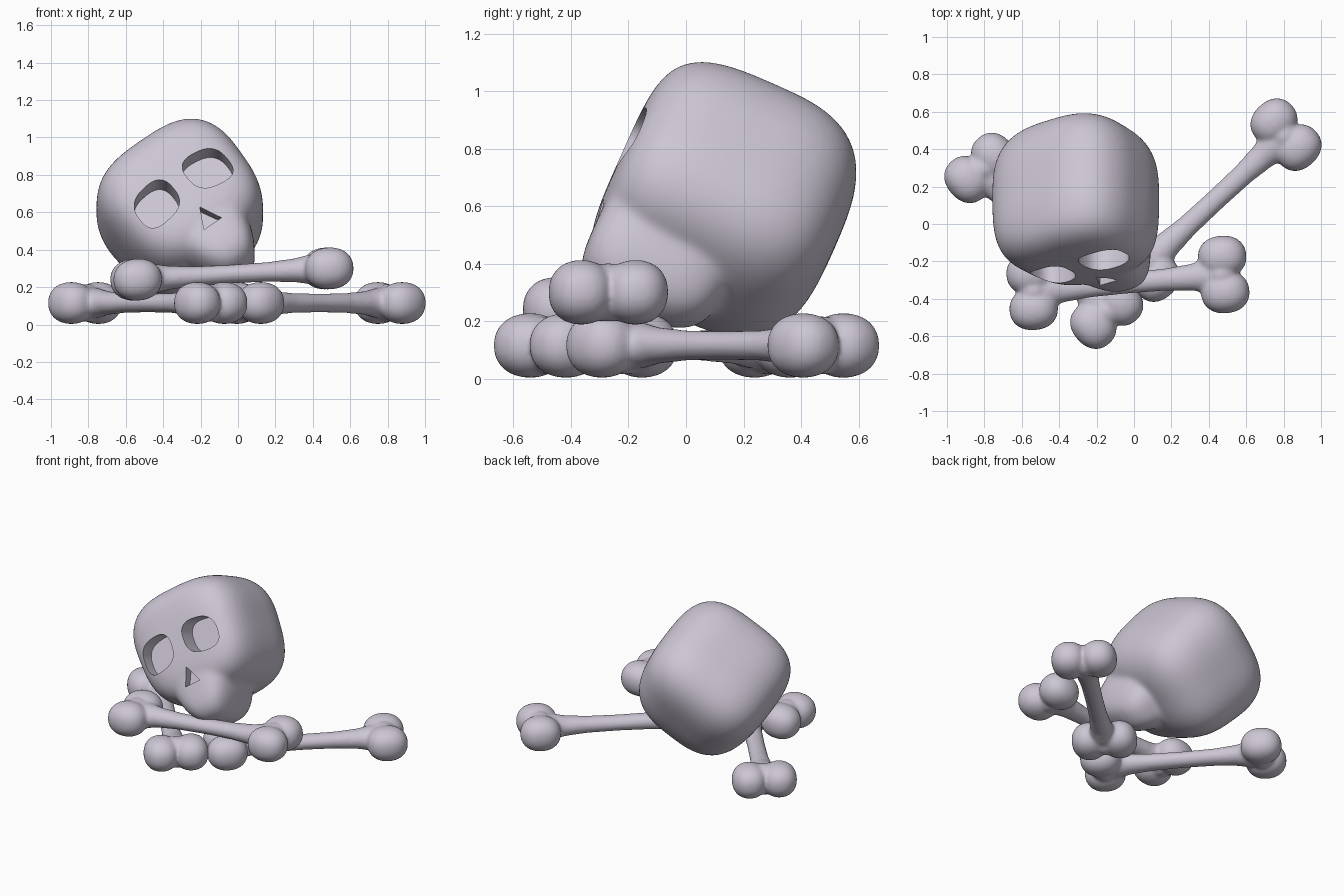
import bpy, bmesh, math
from mathutils import Matrix, Vector

if "Cube" in bpy.data.objects:
    bpy.data.objects.remove(bpy.data.objects["Cube"])

bone_mat = bpy.data.materials.new("pale_lavender_bone")
bone_mat.diffuse_color = (0.61, 0.565, 0.66, 1)
bone_mat.use_nodes = True
bone_mat.node_tree.nodes["Principled BSDF"].inputs["Base Color"].default_value = bone_mat.diffuse_color


def make_object(name, bm):
    bmesh.ops.recalc_face_normals(bm, faces=bm.faces[:])
    me = bpy.data.meshes.new(name)
    bm.to_mesh(me)
    bm.free()
    ob = bpy.data.objects.new(name, me)
    bpy.context.collection.objects.link(ob)
    me.materials.append(bone_mat)
    return ob


def activate(ob):
    bpy.ops.object.select_all(action='DESELECT')
    ob.select_set(True)
    bpy.context.view_layer.objects.active = ob


def fuse(ob, voxel, smooth):
    """Melt overlapping solids into one smooth skin."""
    activate(ob)
    m = ob.modifiers.new("fuse", 'REMESH')
    m.mode, m.voxel_size = 'VOXEL', voxel
    s = ob.modifiers.new("soften", 'SMOOTH')
    s.factor, s.iterations = 0.5, smooth
    for n in ("fuse", "soften"):
        bpy.ops.object.modifier_apply(modifier=n)
    if not ob.data.materials:
        ob.data.materials.append(bone_mat)


def blob(bm, centre, half, p=2.0, taper=0.0, flat=1.0):
    """Superellipsoid; taper narrows it downward, flat squares off the front."""
    c, h = Vector(centre), half
    for v in bmesh.ops.create_icosphere(bm, subdivisions=5, radius=1)['verts']:
        k = sum(abs(a) ** p for a in v.co) ** (-1 / p)
        q = v.co * k
        w = 1 - taper * max(0, (0.3 - q.z)) / 1.3
        y = q.y if q.y > 0 else -(1 - max(0, 1 + q.y) ** flat)
        v.co = c + Vector((q.x * h[0] * w, y * h[1], q.z * h[2]))


def prism(name, pts, y0, y1):
    """Cutter: outline in x-z pushed along y."""
    bm = bmesh.new()
    f = bm.faces.new([bm.verts.new((x, y0, z)) for x, z in pts])
    r = bmesh.ops.extrude_face_region(bm, geom=[f])
    vs = [g for g in r['geom'] if isinstance(g, bmesh.types.BMVert)]
    bmesh.ops.translate(bm, verts=vs, vec=(0, y1 - y0, 0))
    return make_object(name, bm)


# Skull: origin at the middle of the eyes on the face plane, face toward -y
bm = bmesh.new()
blob(bm, (0.015, 0.405, 0.027), (0.42, 0.405, 0.388), 3.0, 0.08, 1.35)  # cranium
blob(bm, (0.005, 0.27, -0.29), (0.235, 0.255, 0.24), 2.8, 0.42, 1.2)    # upper jaw
skull = make_object("skull", bm)
fuse(skull, 0.015, 14)


# Eye sockets and nose hole
def eye_outline(cx, side):
    pts = []
    for i in range(40):
        a = 2 * math.pi * i / 40
        c, s = math.cos(a), math.sin(a)
        x = math.copysign(abs(c) ** 0.75, c) * 0.122
        z = math.copysign(abs(s) ** 0.75, s) * 0.112
        pts.append((cx + x, z - side * x * 0.12))
    return pts


cutters = [prism("eye_cutter", eye_outline(s * 0.17, s), -0.2, 0.13) for s in (-1, 1)]
cutters.append(prism("nose_cutter", [(0, -0.155), (0.058, -0.272), (-0.058, -0.272)], -0.2, 0.07))
activate(skull)
for c in cutters:
    c.hide_render = True
    b = skull.modifiers.new("cut", 'BOOLEAN')
    b.operation, b.solver, b.object = 'DIFFERENCE', 'EXACT', c
    bpy.ops.object.modifier_apply(modifier="cut")
for c in cutters:
    bpy.data.objects.remove(c)
bpy.ops.object.shade_smooth_by_angle(angle=math.radians(40))
skull.matrix_world = (Matrix.Translation((-0.298, -0.24, 0.745))
                      @ Matrix.Rotation(math.radians(-24), 4, 'X')
                      @ Matrix.Rotation(math.radians(-37), 4, 'Y'))

# One bone along x: turned shaft with two knobs at each end
L = 0.515
bm = bmesh.new()
prof = [(-L, 0), (-L, 0.085), (-0.42, 0.08), (-0.34, 0.064), (-0.2, 0.053), (0, 0.05),
        (0.2, 0.053), (0.34, 0.064), (0.42, 0.08), (L, 0.085), (L, 0)]
vs = [bm.verts.new((x, 0, r)) for x, r in prof]
es = [bm.edges.new(e) for e in zip(vs, vs[1:])]
bmesh.ops.spin(bm, geom=vs + es, axis=(1, 0, 0), cent=(0, 0, 0),
               angle=2 * math.pi, steps=32)
bmesh.ops.remove_doubles(bm, verts=bm.verts[:], dist=1e-4)
bmesh.ops.scale(bm, vec=(1, 1.12, 1), verts=bm.verts[:])
for ex in (-L, L):
    blob(bm, (ex * 0.98, 0, 0), (0.09, 0.1, 0.102))
    for s in (-1, 1):
        blob(bm, (ex, s * 0.095, 0), (0.13, 0.113, 0.112), 2.2)
first = make_object("front_bone", bm)
fuse(first, 0.011, 10)
bpy.ops.object.shade_smooth_by_angle(angle=math.radians(60))

# Three bones in the pile, given by their end centres
places = [("front_bone", (-0.545, -0.36, 0.24), (0.48, -0.27, 0.30)),
          ("right_bone", (0.06, -0.22, 0.115), (0.81, 0.475, 0.115)),
          ("left_bone", (-0.815, 0.295, 0.115), (-0.15, -0.475, 0.115))]
for name, a, b in places:
    ob = first
    if name != "front_bone":
        ob = bpy.data.objects.new(name, first.data)
        bpy.context.collection.objects.link(ob)
    a, b = Vector(a), Vector(b)
    x = (b - a).normalized()
    y = Vector((0, 0, 1)).cross(x).normalized()
    rot = Matrix((x, y, x.cross(y))).transposed().to_4x4()
    ob.matrix_world = Matrix.Translation((a + b) / 2) @ rot
